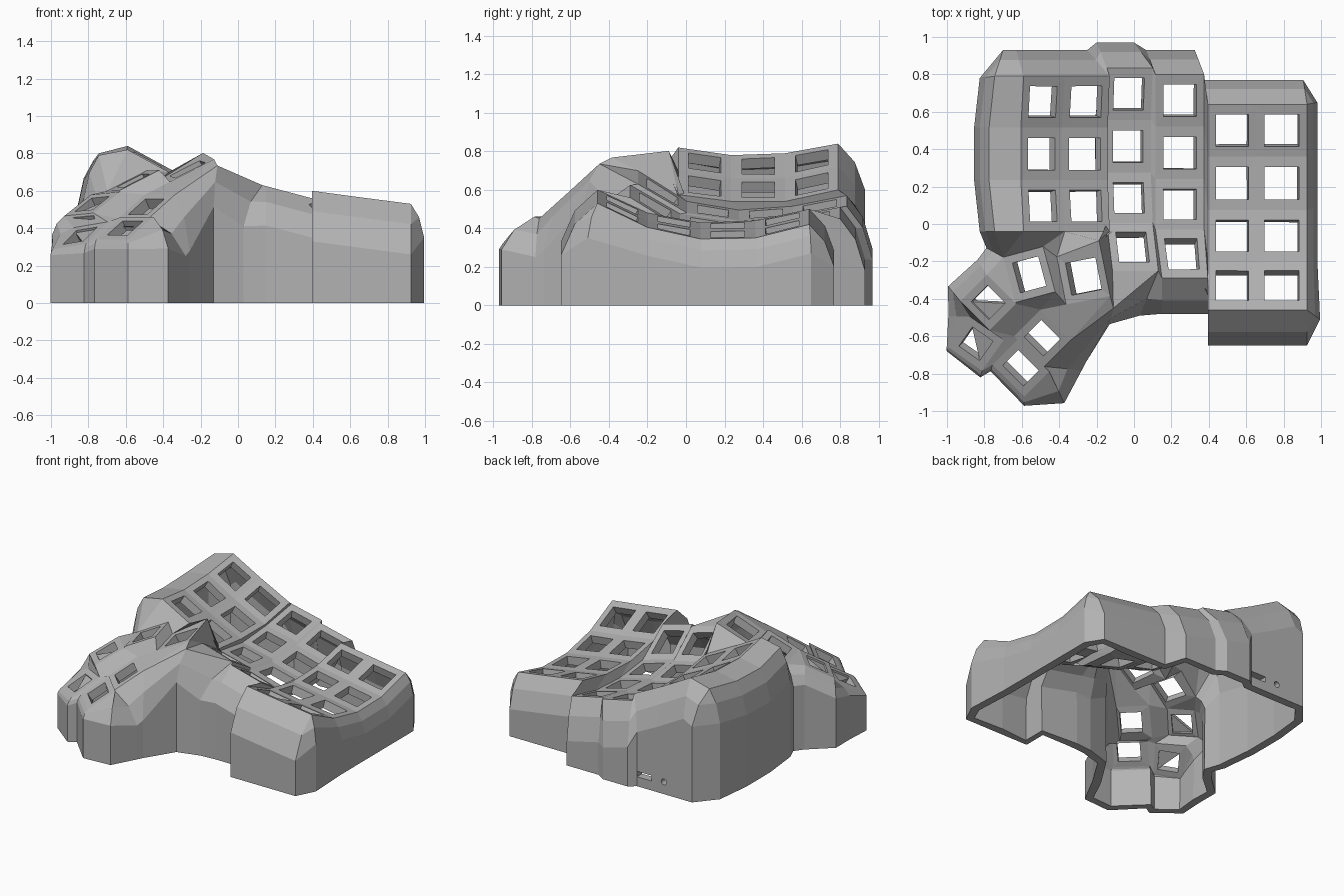
import bpy, bmesh, math
from mathutils import Vector

old = bpy.data.objects.get("Cube")
if old:
    bpy.data.objects.remove(old)

grey = bpy.data.materials.new("plain grey")
grey.use_nodes = True
colour = (0.45, 0.45, 0.45, 1)
grey.diffuse_color = colour
grey.node_tree.nodes["Principled BSDF"].inputs["Base Color"].default_value = colour

bm = bmesh.new()
keys = []


def edge(x, ys, zs, bow=0.0, bend=0.0):
    """Column side from back to front; bow shifts the middle, bend the front row."""
    shifts = (0, -bow, -bow, 0, bend)
    return [bm.verts.new((x + s, y, z)) for s, y, z in zip(shifts, ys, zs)]


def strip(a, b, is_keys=False):
    """Join two column sides with key cells or plain web."""
    for i in range(min(len(a), len(b)) - 1):
        f = bm.faces.new((a[i], a[i + 1], b[i + 1], b[i]))
        if is_keys:
            keys.append(f)


def thumb_key(x, y, z, angle, slope_x, slope_y, half_u, half_v):
    """Tilted key cell; corners run left-back, right-back, right-front, left-front."""
    t = math.radians(angle)
    u = Vector((math.cos(t), math.sin(t))) * half_u
    v = Vector((math.sin(t), -math.cos(t))) * half_v
    corners = []
    for d in (-u - v, u - v, u + v, v - u):
        corners.append(bm.verts.new((x + d.x, y + d.y, z + slope_x * d.x + slope_y * d.y)))
    keys.append(bm.faces.new(corners))
    return corners


def add_object(name, source, thickness):
    """Turn a surface into a solid part."""
    mesh = bpy.data.meshes.new(name)
    source.to_mesh(mesh)
    source.free()
    mesh.materials.append(grey)
    part = bpy.data.objects.new(name, mesh)
    bpy.context.collection.objects.link(part)
    solid = part.modifiers.new("thickness", 'SOLIDIFY')
    solid.thickness = thickness
    solid.offset = -1
    return part


# Finger columns
inner_y = (0.79, 0.515, 0.235, -0.04)
middle_y = (0.835, 0.555, 0.275, 0.005, -0.25)
ring_y = (0.80, 0.52, 0.24, -0.03, -0.29)
outer_y = (0.64, 0.36, 0.075, -0.20, -0.46)
S = edge(-0.745, inner_y, (0.80, 0.76, 0.75, 0.79), 0.03)
I1 = edge(-0.59, inner_y, (0.84, 0.79, 0.78, 0.82), 0.015)
I2 = edge(-0.37, inner_y, (0.72, 0.66, 0.66, 0.70), 0.015)
I3 = edge(-0.13, inner_y, (0.60, 0.54, 0.54, 0.575), 0.01)
M1 = edge(-0.145, middle_y, (0.57, 0.515, 0.495, 0.54, 0.70), 0.01, 0.03)
M2 = edge(0.10, middle_y, (0.515, 0.46, 0.44, 0.48, 0.63), 0.01, 0.03)
R1 = edge(0.115, ring_y, (0.51, 0.455, 0.435, 0.475, 0.625), 0, 0.035)
R2 = edge(0.375, ring_y, (0.45, 0.385, 0.37, 0.40, 0.56), 0, 0.02)
O1 = edge(0.395, outer_y, (0.50, 0.44, 0.43, 0.48, 0.60))
O2 = edge(0.655, outer_y, (0.46, 0.395, 0.39, 0.44, 0.565))
O3 = edge(0.925, outer_y, (0.42, 0.35, 0.345, 0.405, 0.53))
for a, b in ((I1, I2), (I2, I3), (M1, M2), (R1, R2), (O1, O2), (O2, O3)):
    strip(a, b, True)
finger_keys = list(keys)
for a, b in ((S, I1), (I3, M1), (M2, R1), (R2, O1)):
    strip(a, b)

# Thumb keys
A = thumb_key(-0.27, -0.28, 0.715, 11, 0.48, 0.15, 0.12, 0.13)
B = thumb_key(-0.56, -0.27, 0.655, 15, 0.48, 0.12, 0.11, 0.125)
C = thumb_key(-0.78, -0.42, 0.53, 45, 0.45, 0.35, 0.10, 0.11)
D = thumb_key(-0.845, -0.64, 0.36, 55, 0.45, 0.40, 0.10, 0.11)
E = thumb_key(-0.49, -0.61, 0.515, 45, 0.45, 0.45, 0.10, 0.115)
F = thumb_key(-0.605, -0.77, 0.40, 45, 0.45, 0.45, 0.095, 0.12)
front_tip = bm.verts.new((-0.11, -0.45, 0.735))

# Webs between the thumb keys and up to the finger columns
for web in ((A[0], B[1], B[2], A[3]), (B[0], C[1], C[2], B[3]),
            (C[0], D[1], D[2], C[3]), (D[2], D[3], F[0], F[1]),
            (E[0], F[1], F[2], E[3]), (C[3], D[2], F[1], E[0]),
            (C[2], C[3], E[0], E[1]), (B[2], B[3], C[2], E[1]),
            (A[3], B[2], E[1]), (A[2], A[3], E[1], E[2]),
            (A[2], E[2], front_tip), (A[2], front_tip, M1[4]),
            (front_tip, M2[4], M1[4]),
            (A[1], A[2], M1[4], M1[3]), (A[1], M1[3], I3[3]),
            (A[0], A[1], I3[3], I2[3]), (B[1], A[0], I2[3]),
            (B[0], B[1], I2[3], I1[3]), (B[0], I1[3], S[3])):
    bm.faces.new(web)

# Outer wall: each border point gets a rounded shoulder, a rim and a floor point
border = []


def wall(points, dx, dy, drop):
    for p in points:
        out = Vector((dx, dy, 0))
        shoulder = bm.verts.new(p.co + out * 0.62 - Vector((0, 0, drop * 0.4)))
        rim = bm.verts.new(p.co + out - Vector((0, 0, drop)))
        border.append((p, shoulder, rim, bm.verts.new((rim.co.x, rim.co.y, 0))))


wall(S[:0:-1], -0.08, 0, 0.23)
wall(S[:1], -0.08, -0.01, 0.24)
wall(S[:1], 0.045, 0.14, 0.24)
wall((I1[0], I2[0]), -0.04, 0.14, 0.24)
wall(I3[:1], -0.12, 0.14, 0.20)
wall(M1[:1], -0.055, 0.135, 0.28)
wall(M2[:1], -0.10, 0.135, 0.28)
wall((R1[0], R2[0]), -0.05, 0.13, 0.27)
wall((O1[0], O2[0], O3[0]), -0.02, 0.13, 0.22)
wall(O3[:4], 0.055, 0.01, 0.15)
wall(O3[4:], 0.07, -0.05, 0.18)
wall((O3[4], O2[4], O1[4]), 0, -0.19, 0.27)
wall((R2[4], R1[4]), 0, -0.19, 0.21)
wall(M2[4:], -0.10, -0.24, 0.22)
wall((front_tip,), -0.02, -0.085, 0.22)
wall(E[2:3], 0.08, -0.12, 0.30)
wall(E[3:], 0.20, -0.02, 0.20)
wall(F[2:3], 0.08, -0.17, 0.17)
wall(F[3:], 0, -0.05, 0.05)
wall((F[0], D[3]), -0.01, -0.035, 0.05)
wall(D[:1], -0.01, -0.02, 0.03)
wall(D[1:2], -0.115, 0, 0.08)
wall(C[:1], -0.065, 0.08, 0.10)
wall(C[1:2], -0.05, 0.08, 0.10)
wall(B[:1], -0.09, 0.05, 0.12)

for here, there in zip(border, border[1:] + border[:1]):
    for k in range(3):
        quad = [here[k], here[k + 1], there[k + 1]]
        if here[k] is not there[k]:
            quad.append(there[k])
        bm.faces.new(quad)

# Key openings
bmesh.ops.recalc_face_normals(bm, faces=bm.faces)
if keys[0].normal.z < 0:
    bmesh.ops.reverse_faces(bm, faces=bm.faces)
bmesh.ops.inset_individual(bm, faces=keys, thickness=0.043, use_even_offset=True)
for f in finger_keys:
    # Shorten the opening from front to back
    by_y = sorted(f.verts, key=lambda v: v.co.y)
    back, front = (sorted(pair, key=lambda v: v.co.x) for pair in (by_y[2:], by_y[:2]))
    for b, n in zip(back, front):
        pull = (b.co - n.co) * 0.06
        b.co -= pull
        n.co += pull
bmesh.ops.delete(bm, geom=keys, context='FACES')
A[1].co += Vector((-0.01, 0.04, 0.02))

# Gussets that cross half of the two outermost thumb openings
gussets = bmesh.new()
for corners in ((C[0], C[3], C[2]), (D[1], D[3], D[2])):
    gussets.faces.new([gussets.verts.new(v.co - Vector((0, 0, 0.015))) for v in corners])
bmesh.ops.recalc_face_normals(gussets, faces=gussets.faces)
for f in gussets.faces:
    if f.normal.z < 0:
        f.normal_flip()
add_object("thumb_gussets", gussets, 0.03)

shell = add_object("case_shell", bm, 0.06)

# Cable slot and round socket in the back wall
bpy.ops.mesh.primitive_cube_add(size=1, location=(-0.31, 0.93, 0.09))
slot = bpy.context.object
slot.name = "slot_cutter"
slot.scale = (0.12, 0.2, 0.04)
bpy.ops.mesh.primitive_cylinder_add(vertices=16, radius=0.022, depth=0.2,
                                    location=(-0.47, 0.93, 0.09),
                                    rotation=(math.pi / 2, 0, 0))
socket = bpy.context.object
socket.name = "socket_cutter"
for cutter in (slot, socket):
    cutter.hide_render = True
    cutter.hide_viewport = True
    cut = shell.modifiers.new(cutter.name, 'BOOLEAN')
    cut.operation = 'DIFFERENCE'
    cut.solver = 'EXACT'
    cut.object = cutter
